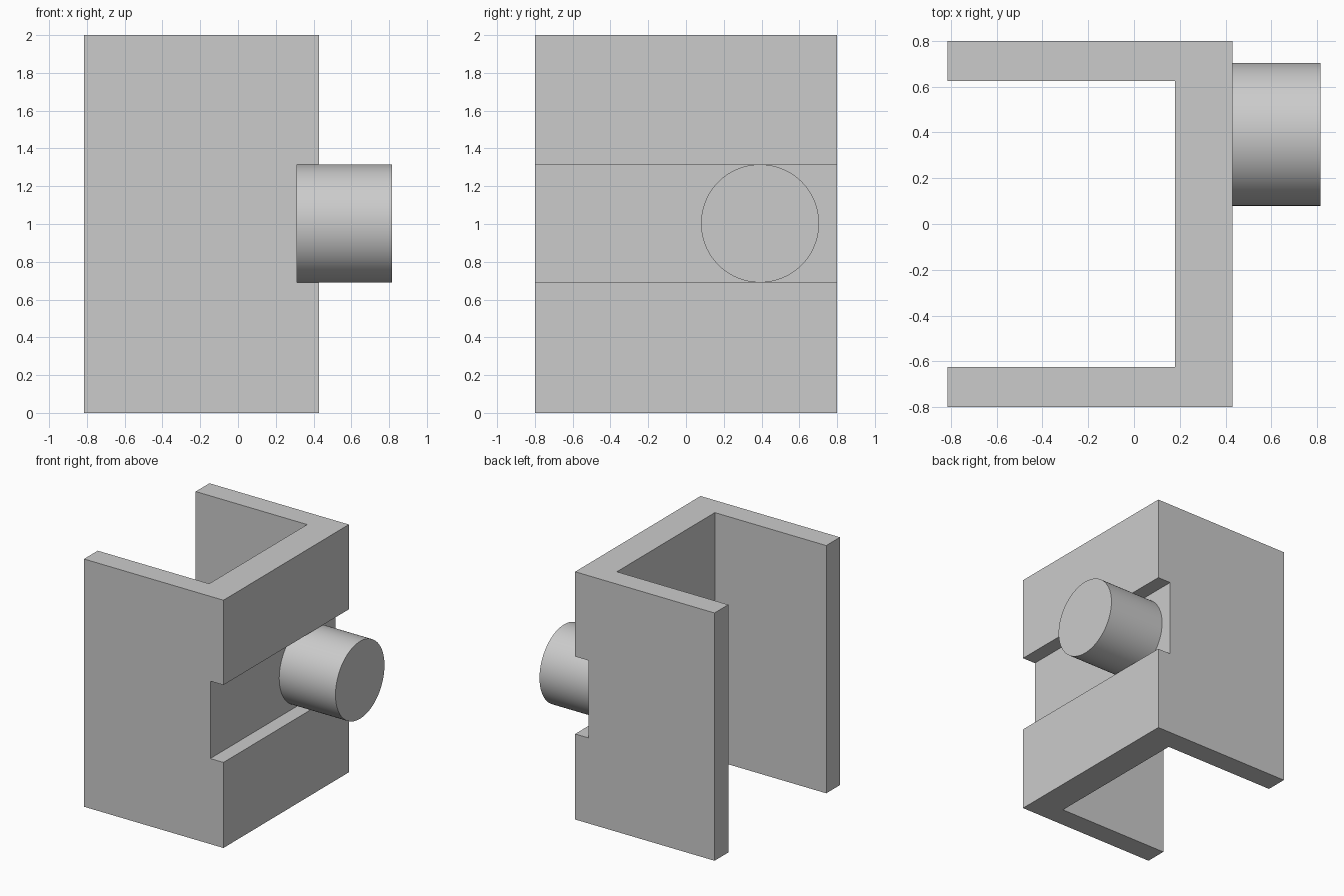
import bpy
import bmesh
import math
from mathutils import Matrix, Vector

if "Cube" in bpy.data.objects:
    bpy.data.objects.remove(bpy.data.objects["Cube"], do_unlink=True)

GREY = (0.6, 0.6, 0.6, 1.0)
grey = bpy.data.materials.new("plain_grey")
grey.use_nodes = True
grey.diffuse_color = GREY
grey.node_tree.nodes["Principled BSDF"].inputs["Base Color"].default_value = GREY


def make_object(name, bm):
    bmesh.ops.recalc_face_normals(bm, faces=bm.faces)
    mesh = bpy.data.meshes.new(name)
    bm.to_mesh(mesh)
    bm.free()
    mesh.materials.append(grey)
    obj = bpy.data.objects.new(name, mesh)
    bpy.context.collection.objects.link(obj)
    return obj


def activate(obj):
    bpy.ops.object.select_all(action="DESELECT")
    obj.select_set(True)
    bpy.context.view_layer.objects.active = obj


LEFT, RIGHT, HALF_DEPTH, HEIGHT = -0.815, 0.43, 0.8, 2.0
INNER_X, INNER_Y = 0.18, 0.625
GROOVE_X, MID_Z, RADIUS = 0.3125, 1.003, 0.3125

# Channel body: U-shaped plan extruded upwards
bm = bmesh.new()
plan = [(LEFT, -HALF_DEPTH), (RIGHT, -HALF_DEPTH), (RIGHT, HALF_DEPTH), (LEFT, HALF_DEPTH),
        (LEFT, INNER_Y), (INNER_X, INNER_Y), (INNER_X, -INNER_Y), (LEFT, -INNER_Y)]
base = bm.faces.new([bm.verts.new((x, y, 0)) for x, y in plan])
top = bmesh.ops.extrude_face_region(bm, geom=[base])["geom"]
bmesh.ops.translate(bm, vec=(0, 0, HEIGHT),
                    verts=[v for v in top if isinstance(v, bmesh.types.BMVert)])
body = make_object("channel_body", bm)

# Horizontal groove across the outer face of the web
bm = bmesh.new()
bmesh.ops.create_cube(bm, size=1)
bmesh.ops.scale(bm, vec=(0.4, 2.0, RADIUS * 2), verts=bm.verts)
bmesh.ops.translate(bm, vec=(GROOVE_X + 0.2, 0, MID_Z), verts=bm.verts)
cutter = make_object("groove_cutter", bm)
cutter.hide_render = True

cut = body.modifiers.new("groove", "BOOLEAN")
cut.operation = "DIFFERENCE"
cut.solver = "EXACT"
cut.object = cutter
activate(body)
bpy.ops.object.modifier_apply(modifier=cut.name)
bpy.data.objects.remove(cutter, do_unlink=True)

# Round peg standing in the groove
PEG_END = 0.815
bm = bmesh.new()
bmesh.ops.create_cone(bm, cap_ends=True, segments=96, radius1=RADIUS, radius2=RADIUS,
                      depth=PEG_END - GROOVE_X)
bmesh.ops.transform(bm, verts=bm.verts,
                    matrix=Matrix.Translation(Vector(((PEG_END + GROOVE_X) / 2, 0.392, MID_Z)))
                    @ Matrix.Rotation(math.radians(90), 4, "Y"))
peg = make_object("round_peg", bm)
activate(peg)
bpy.ops.object.shade_smooth_by_angle(angle=math.radians(30))
